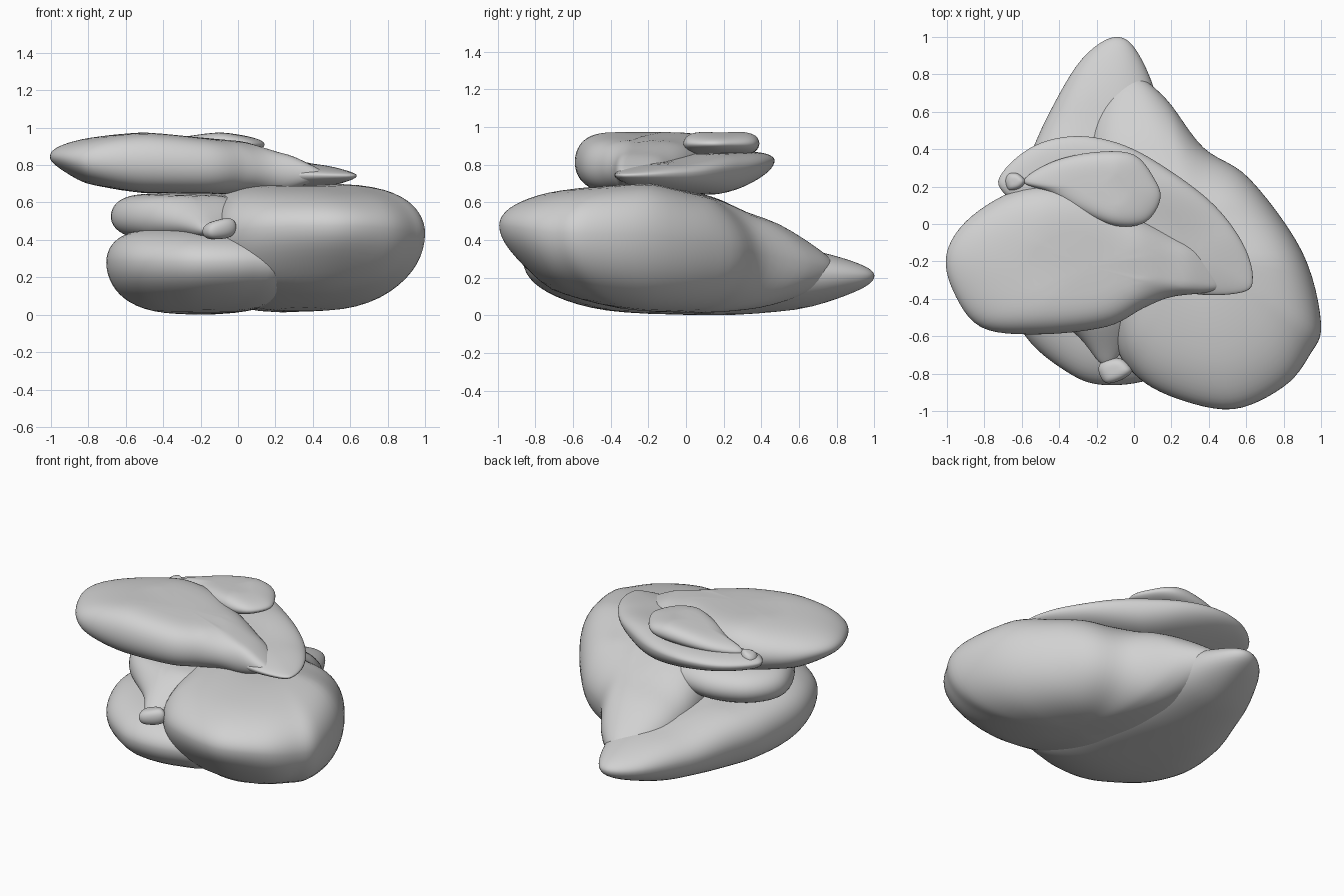
import bpy, bmesh, math
from mathutils import Vector

default = bpy.data.objects.get("Cube")
if default:
    bpy.data.objects.remove(default)

stone = bpy.data.materials.new("pale grey")
stone.use_nodes = True
grey = (0.64, 0.64, 0.64, 1)
stone.diffuse_color = grey
stone.node_tree.nodes["Principled BSDF"].inputs["Base Color"].default_value = grey

STEPS = 6    # curve samples between outline points
RINGS = 28   # rings from bottom pole to top pole


def smooth_outline(points):
    """Closed Catmull-Rom curve through the plan points."""
    result = []
    count = len(points)
    for i in range(count):
        a, b, c, d = (Vector(points[(i + k) % count]) for k in (-1, 0, 1, 2))
        for step in range(STEPS):
            t = step / STEPS
            result.append(b + (c - a) * t / 2
                          + (a * 2 - b * 5 + c * 4 - d) * t * t / 2
                          + (b * 3 - a - c * 3 + d) * t ** 3 / 2)
    return result


def height_at(levels, u):
    """Interpolate (position, bottom, top) levels along the lobe axis."""
    if u <= levels[0][0]:
        return levels[0][1:]
    for first, second in zip(levels, levels[1:]):
        if u <= second[0]:
            t = (u - first[0]) / (second[0] - first[0])
            t = t * t * (3 - 2 * t) * 0.5 + t * 0.5
            return [p + (q - p) * t for p, q in zip(first[1:], second[1:])]
    return levels[-1][1:]


def lobe(name, outline, axis, levels, under=0.45, over=0.4, rim=0.5):
    """Rounded pebble with a free plan outline and tilted top and bottom.

    Smaller under / over values make that side flatter with a tighter edge."""
    curve = smooth_outline(outline)
    centre = sum(curve, Vector((0, 0))) / len(curve)
    direction = Vector(axis).normalized()

    def place(bm, plan, sine):
        bottom, top = height_at(levels, plan.dot(direction))
        middle = bottom + (top - bottom) * rim
        reach = top - middle if sine > 0 else middle - bottom
        return bm.verts.new((plan.x, plan.y, middle + reach * sine))

    bm = bmesh.new()
    rings = []
    for r in range(1, RINGS):
        angle = math.pi * (r / RINGS - 0.5)
        scale = math.cos(angle) ** (under if angle < 0 else over)
        rings.append([place(bm, centre + (p - centre) * scale, math.sin(angle))
                      for p in curve])
    count = len(curve)
    for low, high in zip(rings, rings[1:]):
        for i in range(count):
            j = (i + 1) % count
            bm.faces.new((low[i], low[j], high[j], high[i]))
    for ring, sine in ((rings[0], -1), (rings[-1], 1)):
        pole = place(bm, centre, sine)
        for i in range(count):
            bm.faces.new((ring[i], ring[(i + 1) % count], pole))
    bmesh.ops.recalc_face_normals(bm, faces=bm.faces)
    mesh = bpy.data.meshes.new(name)
    bm.to_mesh(mesh)
    bm.free()
    mesh.materials.append(stone)
    mesh.shade_smooth()
    obj = bpy.data.objects.new(name, mesh)
    bpy.context.collection.objects.link(obj)
    return obj


X, Y = (1, 0), (0, 1)

# Broad base lobe, tapering to the back
lobe("large_base_lobe",
     [(0.53, -0.99), (0.8, -0.87), (0.94, -0.7), (1, -0.53), (0.9, -0.15),
      (0.62, 0.24), (0.37, 0.41), (0.17, 0.67), (0, 0.79), (-0.15, 0.7),
      (-0.24, 0.4), (-0.22, 0), (-0.12, -0.58), (0, -0.8), (0.22, -0.93)],
     Y, [(-0.98, 0.2, 0.66), (-0.7, 0.08, 0.675), (-0.2, 0.02, 0.7),
         (0.1, 0.01, 0.64), (0.4, 0.01, 0.53), (0.79, 0.04, 0.39)],
     under=0.65, over=0.45, rim=0.6)

# Long base lobe running to the rear tip
lobe("long_base_lobe",
     [(-0.1, 1), (-0.28, 0.88), (-0.45, 0.6), (-0.57, 0.33), (-0.67, 0.05),
      (-0.7, -0.3), (-0.58, -0.6), (-0.36, -0.79), (-0.17, -0.86),
      (0.09, -0.83), (0.29, -0.7), (0.33, -0.2), (0.16, 0.55), (0.03, 0.9)],
     Y, [(-0.86, 0.03, 0.45), (-0.4, 0.01, 0.47), (0.2, 0, 0.43),
         (0.6, 0.01, 0.36), (1, 0.06, 0.31)], under=0.65, rim=0.6)

# Middle lobe between base and crown
lobe("middle_lobe",
     [(-0.17, -0.75), (-0.3, -0.6), (-0.56, -0.38), (-0.68, -0.1),
      (-0.55, 0.13), (-0.25, 0.22), (0.05, 0.1), (0.05, -0.4), (-0.08, -0.7)],
     Y, [(-0.75, 0.4, 0.5), (-0.45, 0.4, 0.64), (0.2, 0.4, 0.66)])

# Little bud at the front
lobe("front_bud",
     [(-0.19, -0.78), (-0.15, -0.85), (-0.06, -0.83), (-0.01, -0.78),
      (-0.07, -0.72), (-0.16, -0.73)],
     X, [(-0.19, 0.4, 0.49), (0, 0.41, 0.53)], under=0.6, over=0.6)

# Lower slab of the crown
lobe("lower_crown_slab",
     [(0.58, -0.365), (0.635, -0.28), (0.58, -0.1), (0.43, 0.1), (0.2, 0.28),
      (-0.05, 0.42), (-0.3, 0.47), (-0.53, 0.42), (-0.7, 0.28), (-0.7, 0.17),
      (-0.45, 0), (0, -0.25), (0.3, -0.37)],
     (-0.6, 0.8), [(-0.65, 0.685, 0.775), (-0.3, 0.655, 0.81),
                   (0.1, 0.64, 0.86), (0.6, 0.72, 0.88)], under=0.6, rim=0.65)

# Main slab of the crown
lobe("main_crown_slab",
     [(-1, -0.15), (-0.97, -0.35), (-0.82, -0.55), (-0.52, -0.59),
      (-0.15, -0.55), (0.05, -0.45), (0.2, -0.39), (0.42, -0.36),
      (0.46, -0.3), (0.38, -0.16), (0.22, -0.06), (0, 0.05), (-0.3, 0.19),
      (-0.6, 0.19), (-0.87, 0.04)],
     X, [(-1, 0.74, 0.95), (-0.8, 0.68, 0.96), (-0.5, 0.65, 0.975),
         (0, 0.645, 0.93), (0.25, 0.65, 0.87), (0.46, 0.69, 0.81)])

# Small cap on top, with its end bud
lobe("top_cap",
     [(-0.59, 0.23), (-0.43, 0.335), (-0.2, 0.385), (0, 0.37), (0.11, 0.24),
      (0.14, 0.13), (0.06, 0.01), (-0.1, -0.01), (-0.3, 0.07), (-0.46, 0.17)],
     X, [(-0.59, 0.82, 0.91), (-0.1, 0.85, 0.975), (0.14, 0.87, 0.95)])
lobe("cap_bud",
     [(-0.69, 0.23), (-0.67, 0.18), (-0.61, 0.19), (-0.58, 0.23),
      (-0.62, 0.27), (-0.67, 0.27)],
     X, [(-0.7, 0.79, 0.87), (-0.58, 0.8, 0.9)], under=0.6, over=0.6)
